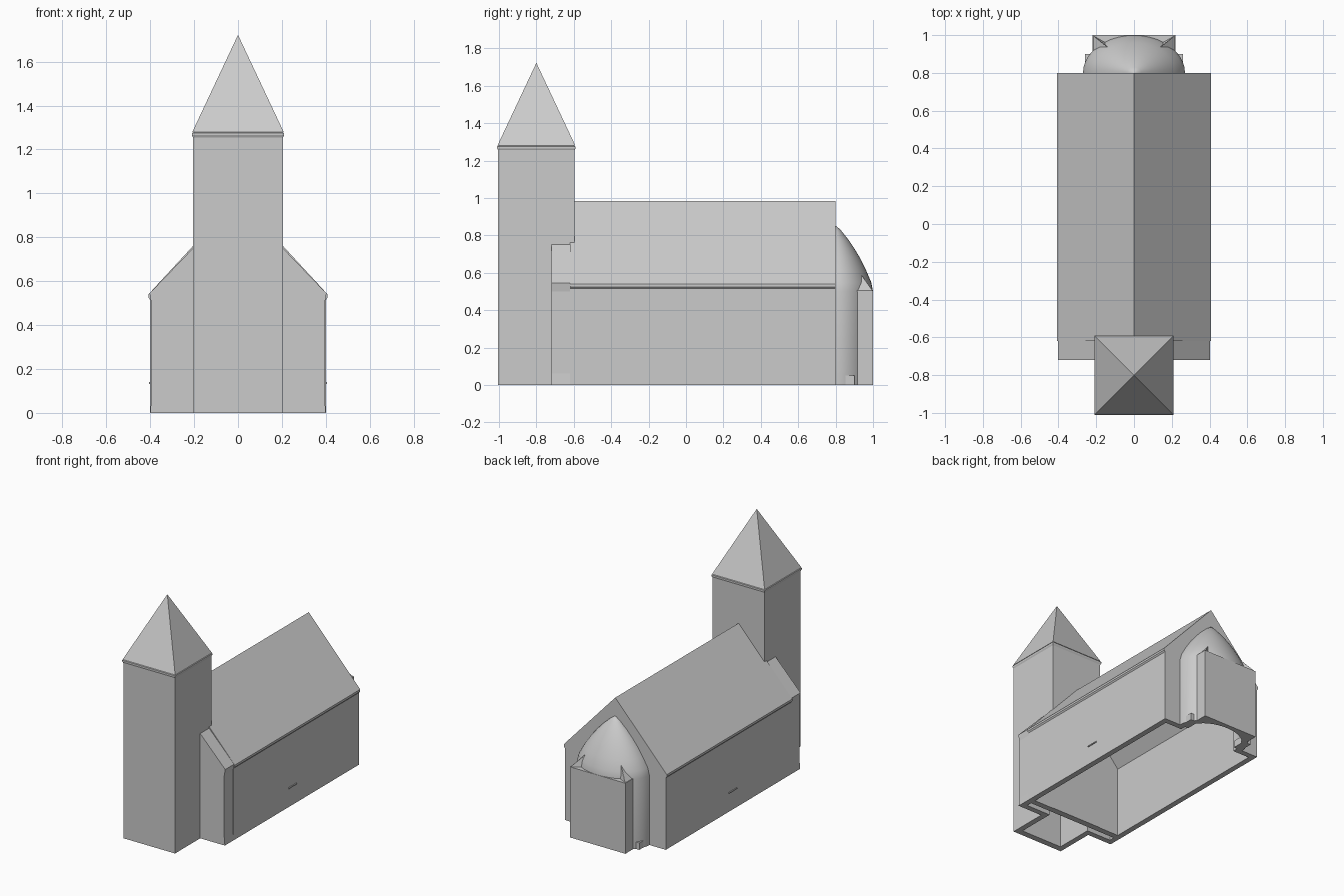
import bpy, bmesh, math

cube = bpy.data.objects.get("Cube")
if cube:
    bpy.data.objects.remove(cube, do_unlink=True)

stone = bpy.data.materials.new("plain grey stone")
stone.use_nodes = True
GREY = (0.6, 0.6, 0.6, 1)
stone.diffuse_color = GREY
stone.node_tree.nodes["Principled BSDF"].inputs["Base Color"].default_value = GREY


def finish(name, bm):
    bmesh.ops.remove_doubles(bm, verts=bm.verts, dist=1e-5)
    bmesh.ops.recalc_face_normals(bm, faces=bm.faces)
    mesh = bpy.data.meshes.new(name)
    bm.to_mesh(mesh)
    bm.free()
    mesh.materials.append(stone)
    obj = bpy.data.objects.new(name, mesh)
    bpy.context.collection.objects.link(obj)
    return obj


def loft(name, rings):
    """Skin closed rings of points and cap both ends."""
    bm = bmesh.new()
    loops = [[bm.verts.new(p) for p in ring] for ring in rings]
    n = len(loops[0])
    for a, b in zip(loops, loops[1:]):
        for i in range(n):
            j = (i + 1) % n
            bm.faces.new((a[i], a[j], b[j], b[i]))
    bm.faces.new(loops[0])
    bm.faces.new(loops[-1])
    return finish(name, bm)


def box(name, x0, x1, y0, y1, z0, z1):
    plan = [(x0, y0), (x1, y0), (x1, y1), (x0, y1)]
    return loft(name, [[(x, y, z) for x, y in plan] for z in (z0, z1)])


def gable(name, half, y0, y1):
    """Extrude a mirrored gable outline, given from base to ridge, along y."""
    outline = half + [(-x, z) for x, z in reversed(half) if x > 0]
    return loft(name, [[(x, y, z) for x, z in outline] for y in (y0, y1)])


def square(half, y, z):
    return [(sx * half, y + sy * half, z)
            for sx, sy in ((-1, -1), (1, -1), (1, 1), (-1, 1))]


def half_round(name, profile, back):
    """Stack half ellipses of (scale, z), closed by a straight edge at y = back."""
    rings = []
    for s, z in profile:
        arc = [math.pi * i / 20 for i in range(21)]
        rings.append([(0.27 * s * math.cos(a), 0.8 + 0.2 * s * math.sin(a), z) for a in arc]
                     + [(-0.27 * s, back, z), (0.27 * s, back, z)])
    return loft(name, rings)


def smooth(obj, angle):
    bpy.ops.object.select_all(action="DESELECT")
    obj.select_set(True)
    bpy.context.view_layer.objects.active = obj
    bpy.ops.object.shade_smooth_by_angle(angle=math.radians(angle))


def hollow(obj, *cutters):
    bpy.context.view_layer.objects.active = obj
    for cutter in cutters:
        mod = obj.modifiers.new("hollow", "BOOLEAN")
        mod.operation = "DIFFERENCE"
        mod.solver = "EXACT"
        mod.object = cutter
        bpy.ops.object.modifier_apply(modifier=mod.name)


# Cavities, open at the ground
nave_room = gable("nave_room", [(0.36, -0.1), (0.36, 0.51), (0, 0.92)], -0.598, 0.76)
apse_room = half_round("apse_room", [(0.84, -0.1), (0.84, 0.48), (0.5, 0.66), (0.1, 0.78)], 0.7)
tower_room = box("tower_room", -0.165, 0.165, -0.96, -0.64, -0.1, 1.2)
porch_room = gable("porch_room", [(0.36, -0.1), (0.36, 0.5), (0, 0.88)], -0.68, -0.64)

# Nave with a small eaves lip
nave = gable("nave", [(0.4, 0), (0.4, 0.515), (0.408, 0.525), (0.408, 0.54), (0, 0.983)],
             -0.62, 0.8)
hollow(nave, nave_room, apse_room, porch_room)

# Shoulders either side of the tower
for side, tag in ((1, "left"), (-1, "right")):
    outline = [(0.2, 0), (0.4, 0), (0.395, 0.06), (0.395, 0.5), (0.403, 0.545), (0.2, 0.755)]
    shoulder = loft(tag + "_shoulder",
                    [[(side * x, y, z) for x, z in outline] for y in (-0.72, -0.6)])
    hollow(shoulder, porch_room)

# Tower, cornice and pyramid spire
tower = loft("tower", [square(0.205, -0.8, z) for z in (0, 1.26)])
hollow(tower, tower_room, porch_room)
loft("tower_cornice", [square(0.205, -0.8, 1.255), square(0.21, -0.8, 1.265),
                       square(0.21, -0.8, 1.275), square(0.2, -0.8, 1.28)])
loft("spire", [square(0.208, -0.8, 1.28), square(0.001, -0.8, 1.72)])

# Rounded apse with a half dome
apse = half_round("apse", [(1, 0), (1, 0.5), (0.95, 0.55), (0.8, 0.62), (0.65, 0.68),
                           (0.5, 0.73), (0.35, 0.775), (0.15, 0.825), (0.02, 0.85)], 0.78)
hollow(apse, apse_room, nave_room)
smooth(apse, 50)

# Flat block behind the apse
block = box("apse_block", -0.22, 0.22, 0.9, 1.0, 0, 0.505)
hollow(block, apse_room)

for side, tag in ((1, "left"), (-1, "right")):
    # Pointed corner hips on the block
    base = [(0.22, 1.0, 0.5), (0.22, 0.91, 0.5), (0.06, 0.91, 0.5)]
    tip = [(0.13 + 0.002 * i, 0.93, 0.6) for i in range(3)]
    loft(tag + "_corner_hip", [[(side * x, y, z) for x, y, z in ring] for ring in (base, tip)])
    # Small foot of the apse and wall ledge
    foot = sorted((side * 0.2, side * 0.26))
    box(tag + "_apse_foot", *foot, 0.8, 0.9, 0, 0.05)
    ledge = sorted((side * 0.395, side * 0.406))
    box(tag + "_wall_ledge", *ledge, 0, 0.09, 0.132, 0.14)

for helper in (nave_room, apse_room, tower_room, porch_room):
    bpy.data.objects.remove(helper, do_unlink=True)
